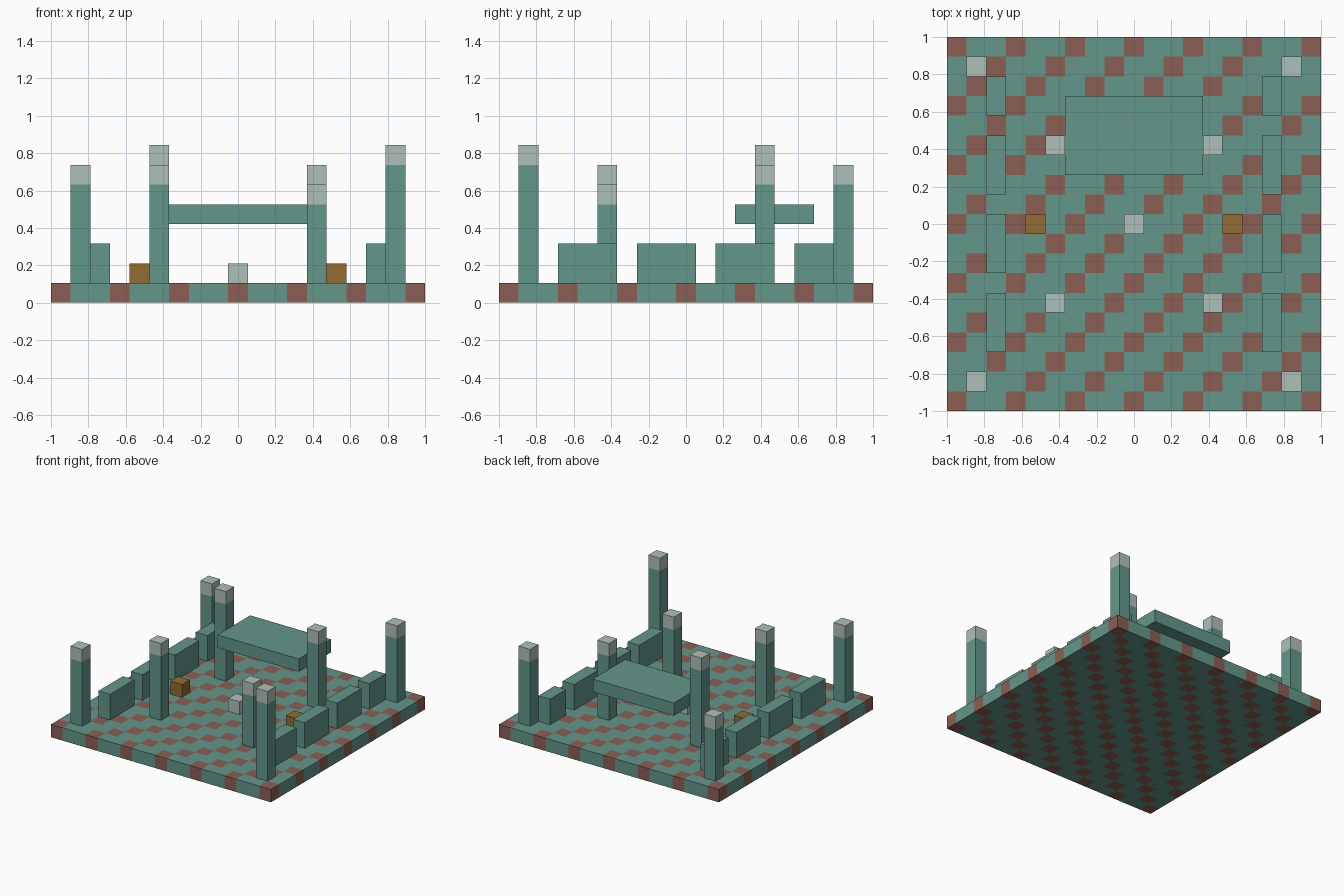
import bpy
import bmesh

N = 19              # blocks along each side
CELL = 2 / N        # block size

default = bpy.data.objects.get("Cube")
if default:
    bpy.data.objects.remove(default, do_unlink=True)


def material(name, rgb):
    mat = bpy.data.materials.new(name)
    mat.use_nodes = True
    mat.diffuse_color = (*rgb, 1)
    mat.node_tree.nodes["Principled BSDF"].inputs["Base Color"].default_value = (*rgb, 1)
    return mat


TEAL = material("weathered_teal", (0.125, 0.31, 0.258))
RUST = material("rust_brown", (0.26, 0.113, 0.086))
PALE = material("pale_grey", (0.43, 0.53, 0.495))
OCHRE = material("ochre", (0.296, 0.15, 0.031))


def add_object(name, bm, mats):
    mesh = bpy.data.meshes.new(name)
    bm.to_mesh(mesh)
    bm.free()
    for mat in mats:
        mesh.materials.append(mat)
    obj = bpy.data.objects.new(name, mesh)
    bpy.context.collection.objects.link(obj)
    return obj


def block(name, start, size, mat):
    """Box given by its first cell and its size in cells."""
    bm = bmesh.new()
    bmesh.ops.create_cube(bm, size=1)
    for v in bm.verts:
        for a in range(3):
            cells = start[a] + (v.co[a] + 0.5) * size[a]
            v.co[a] = cells * CELL - (1 if a < 2 else 0)
    return add_object(name, bm, [mat])


# Floor slab with diagonal rust tiles
bm = bmesh.new()
bmesh.ops.create_grid(bm, x_segments=N, y_segments=N, size=1)
for face in bm.faces:
    c = face.calc_center_median()
    i, j = int((c.x + 1) / CELL), int((c.y + 1) / CELL)
    face.material_index = int((i - j) % 3 == 0)
floor = add_object("floor", bm, [TEAL, RUST])
thick = floor.modifiers.new("thickness", "SOLIDIFY")
thick.thickness = CELL
thick.offset = 1

# Pillars with pale caps: column, row, top height in cells
pillars = {
    "outer_front_right": (1, 1, 7), "outer_front_left": (17, 1, 8),
    "outer_back_right": (1, 17, 6), "outer_back_left": (17, 17, 7),
    "inner_front_right": (5, 5, 7), "inner_front_left": (13, 5, 6),
    "inner_back_right": (5, 13, 8), "inner_back_left": (13, 13, 7),
}
for name, (i, j, top) in pillars.items():
    block(name + "_pillar", (i, j, 1), (1, 1, top - 2), TEAL)
    block(name + "_cap", (i, j, top - 1), (1, 1, 1), PALE)

# Low side walls, and an ochre block on each side
for side, wall_i, ochre_i in (("right", 2, 4), ("left", 16, 14)):
    for n, (j, length) in enumerate(((3, 3), (7, 3), (11, 3), (15, 2))):
        block(f"{side}_wall_{n + 1}", (wall_i, j, 1), (1, length, 2), TEAL)
    block(side + "_ochre_block", (ochre_i, 9, 1), (1, 1, 1), OCHRE)

# Raised canopy between the back pillars, and the centre stone
block("canopy", (6, 12, 4), (7, 4, 1), TEAL)
block("centre_stone", (9, 9, 1), (1, 1, 1), PALE)
